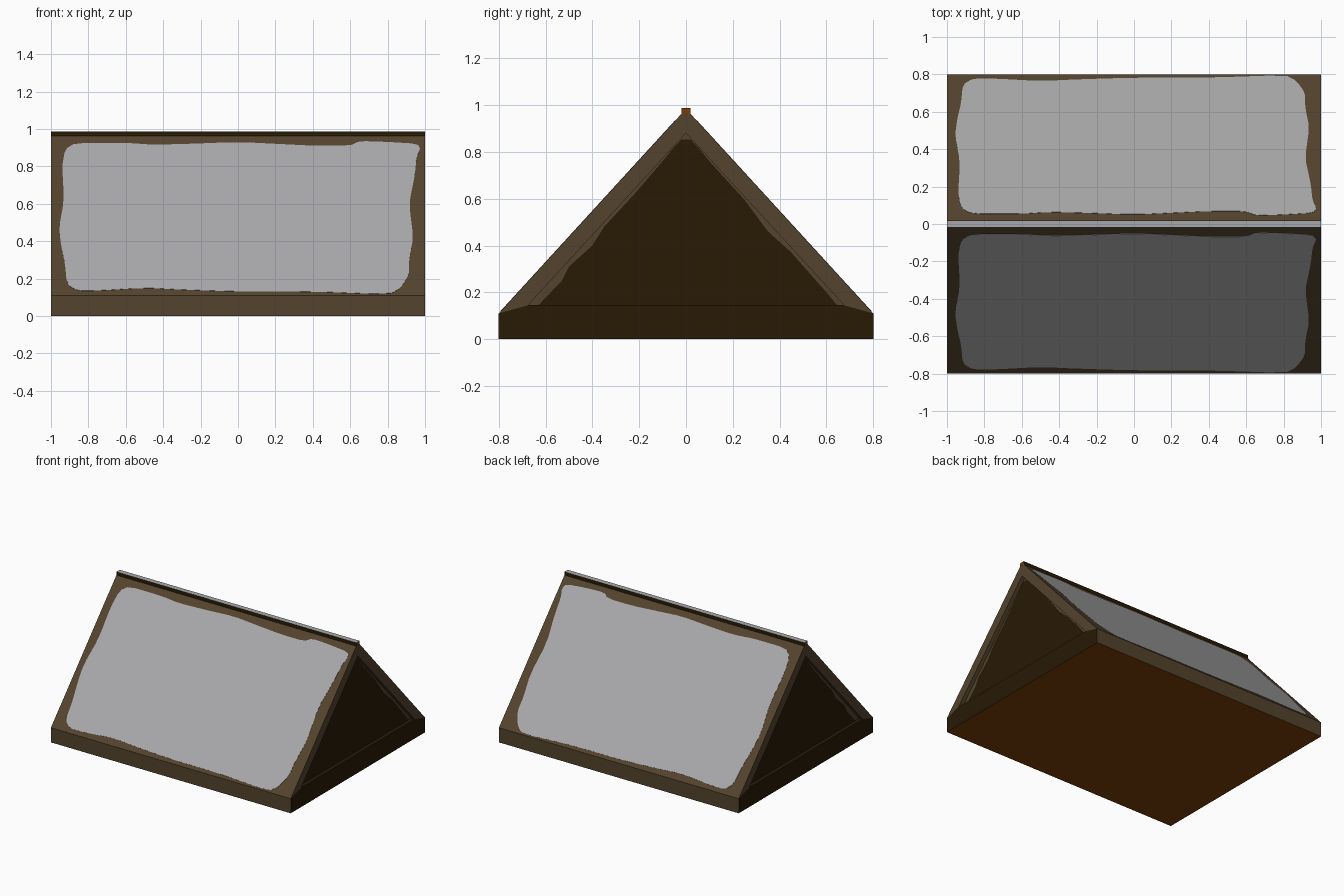
import bpy, bmesh

if "Cube" in bpy.data.objects:
    bpy.data.objects.remove(bpy.data.objects["Cube"])

def material(name, rgb):
    m = bpy.data.materials.new(name)
    m.diffuse_color = (*rgb, 1)
    m.use_nodes = True
    m.node_tree.nodes["Principled BSDF"].inputs["Base Color"].default_value = m.diffuse_color
    return m

FRAME = material("frame brown", (0.088, 0.057, 0.026))
GREY = material("panel grey", (0.395, 0.395, 0.405))
DARK = material("dark brown", (0.021, 0.0105, 0.0015))
RUST = material("rust brown", (0.2, 0.047, 0.002))

EAVE, TOP = 0.11, 0.984      # heights of eave and ridge
RECESS = 0.03                # depth of the gable recess

def finish(name, bm, mats):
    bmesh.ops.remove_doubles(bm, verts=bm.verts, dist=1e-5)
    bmesh.ops.recalc_face_normals(bm, faces=bm.faces)
    me = bpy.data.meshes.new(name)
    bm.to_mesh(me)
    bm.free()
    for m in mats:
        me.materials.append(m)
    ob = bpy.data.objects.new(name, me)
    bpy.context.collection.objects.link(ob)
    return ob

def soften(points, t=0.2):
    """Cut the corners of a closed outline."""
    out = []
    for (a, b), (c, d) in zip(points, points[1:] + points[:1]):
        out += [(a + (c - a) * t, b + (d - b) * t), (c + (a - c) * t, d + (b - d) * t)]
    return out

def plate(name, points, offset, mat):
    """Thin plate: a polygon of 3D points extruded along offset."""
    bm = bmesh.new()
    face = bm.faces.new([bm.verts.new(p) for p in points])
    ext = bmesh.ops.extrude_face_region(bm, geom=[face])
    moved = [v for v in ext["geom"] if isinstance(v, bmesh.types.BMVert)]
    bmesh.ops.translate(bm, verts=moved, vec=offset)
    return finish(name, bm, [mat])

# Main body: base slab and prism roof with recessed gables
bm = bmesh.new()
def face(points, mat=0):
    f = bm.faces.new([bm.verts.new(p) for p in points])
    f.material_index = mat

BL, BR, EL, ER, R = (-.8, 0), (.8, 0), (-.8, EAVE), (.8, EAVE), (0, TOP)
IL, IR, IT = (-.675, .145), (.675, .145), (0, .88)   # recess outline
at = lambda x, *pts: [(x, *p) for p in pts]
for a, b, mat in ((BL, BR, 2), (BR, ER, 0), (ER, R, 0), (R, EL, 0), (EL, BL, 0)):
    face(at(-1, a, b) + at(1, b, a), mat)
for s in (-1, 1):
    face(at(s, BL, BR, ER, IR, IL, EL), 1)           # dark base end
    face(at(s, EL, IL, IT, R))                       # sloping rims
    face(at(s, ER, IR, IT, R))
    inner = s * (1 - RECESS)
    for a, b, mat in ((IL, IR, 1), (IR, IT, 0), (IT, IL, 0)):
        face(at(s, a, b) + at(inner, b, a), mat)
    face(at(inner, IL, IR, IT))
finish("shelter_body", bm, [FRAME, DARK, RUST])

# Grey covering with an uneven outline on each slope (x, z)
COVER = [(-.87, .925), (-.925, .89), (-.94, .8), (-.93, .62), (-.957, .47), (-.945, .37),
         (-.925, .28), (-.915, .17), (-.86, .135), (-.75, .135), (-.5, .15), (-.3, .14),
         (0, .13), (.4, .13), (.81, .115), (.87, .15), (.915, .22), (.915, .3), (.937, .42),
         (.915, .6), (.945, .75), (.955, .85), (.975, .89), (.96, .92), (.8, .93),
         (.65, .935), (.6, .91), (.4, .91), (.2, .92), (0, .93), (-.25, .92), (-.45, .915),
         (-.6, .925)]
for side, s in (("front", -1), ("back", 1)):
    pts = [(x, s * .8 * (TOP - z) / (TOP - EAVE), z) for x, z in soften(COVER)]
    plate(side + "_cover", pts, (0, s * .001, .001), GREY)

# Dark gable panels with an uneven outline (y, z)
GABLE = [(-.63, .1455), (-.53, .25), (-.5, .31), (-.4, .4), (-.35, .48), (-.22, .62),
         (-.1, .76), (-.06, .81), (-.02, .853), (.02, .853), (.06, .81), (.1, .76),
         (.25, .595), (.35, .46), (.45, .37), (.6, .2), (.645, .1455)]
for side, s in (("right", 1), ("left", -1)):
    pts = [(s * (1 - RECESS), y, z) for y, z in GABLE]
    plate(side + "_gable_panel", pts, (s * .001, 0, 0), DARK)

# Ridge cap: grey top, dark sides, rust ends
bm = bmesh.new()
bmesh.ops.create_cube(bm, size=1)
bmesh.ops.scale(bm, vec=(2.002, .04, .026), verts=bm.verts)
bmesh.ops.translate(bm, vec=(0, 0, .974), verts=bm.verts)
for f in bm.faces:
    n = f.normal
    f.material_index = 0 if n.z > .5 else 2 if abs(n.x) > .5 else 1
finish("ridge_cap", bm, [GREY, DARK, RUST])
